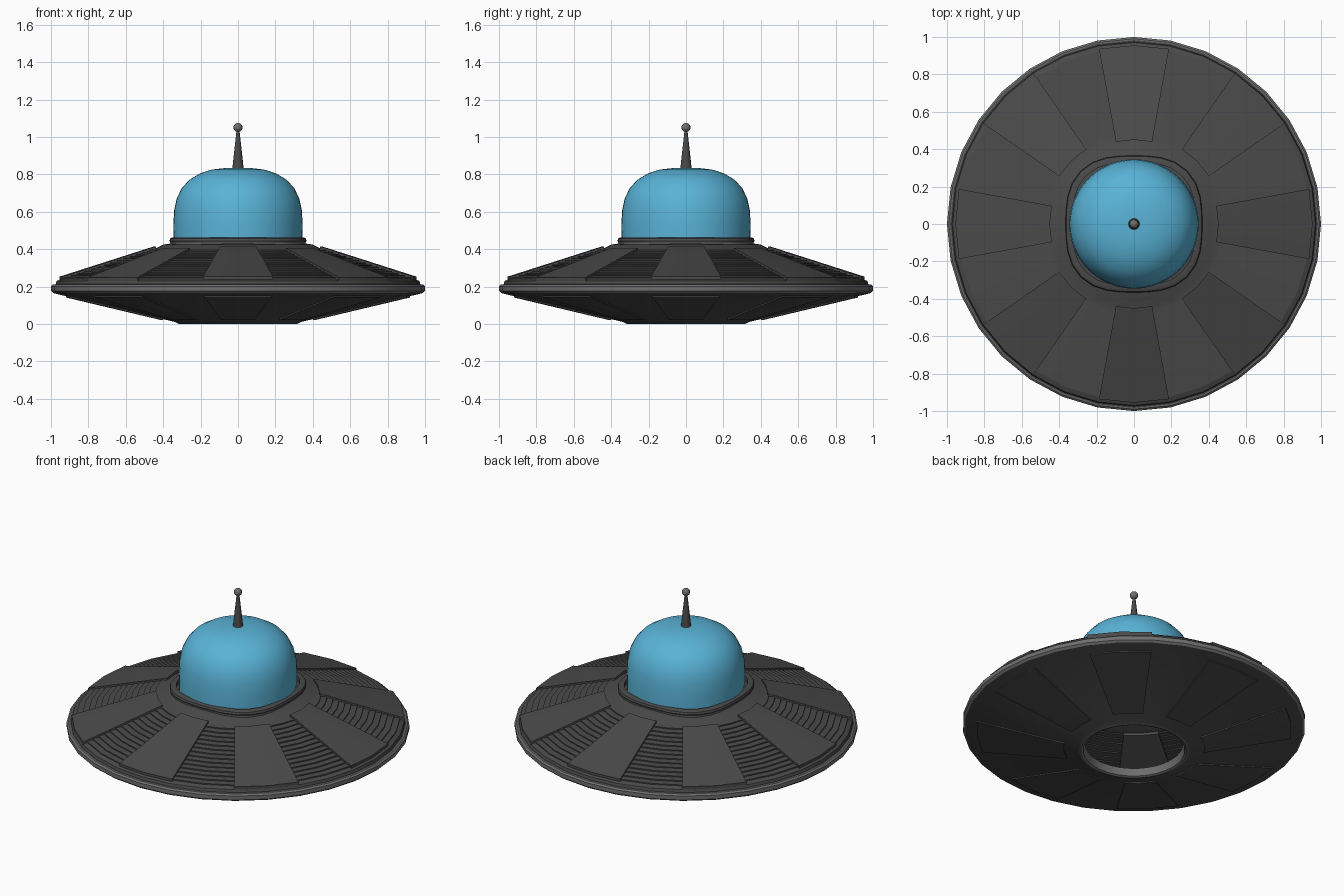
import bpy, bmesh, math

SEG = 32
cube = bpy.data.objects.get("Cube")
if cube:
    bpy.data.objects.remove(cube, do_unlink=True)


def material(name, rgb):
    m = bpy.data.materials.new(name)
    m.use_nodes = True
    m.diffuse_color = (*rgb, 1)
    bsdf = m.node_tree.nodes["Principled BSDF"]
    bsdf.inputs["Base Color"].default_value = (*rgb, 1)
    bsdf.inputs["Roughness"].default_value = 0.6
    return m


HULL = material("dark grey", (0.068, 0.068, 0.068))
TRIM = material("mid grey", (0.16, 0.16, 0.16))
GLASS = material("sky blue", (0.1, 0.45, 0.68))


def finish(bm, name, mat, angle=35, recalc=True):
    if recalc:
        bmesh.ops.recalc_face_normals(bm, faces=bm.faces)
    mesh = bpy.data.meshes.new(name)
    bm.to_mesh(mesh)
    bm.free()
    mesh.materials.append(mat)
    ob = bpy.data.objects.new(name, mesh)
    bpy.context.collection.objects.link(ob)
    bpy.ops.object.select_all(action='DESELECT')
    ob.select_set(True)
    bpy.context.view_layer.objects.active = ob
    bpy.ops.object.shade_smooth_by_angle(angle=math.radians(angle))
    return ob


def lathe(name, profile, mat, closed=False, square=0.0, seg=SEG):
    """Spin (radius, height) points around z; square pushes the diagonals out."""
    bm = bmesh.new()
    rings = []
    for r, z in profile:
        if r == 0:
            rings.append([bm.verts.new((0, 0, z))] * seg)
            continue
        ring = []
        for i in range(seg):
            a = math.tau * i / seg
            k = r * (1 + square * math.sin(2 * a) ** 2)
            ring.append(bm.verts.new((k * math.cos(a), k * math.sin(a), z)))
        rings.append(ring)
    pairs = list(zip(rings, rings[1:]))
    if closed:
        pairs.append((rings[-1], rings[0]))
    for lo, hi in pairs:
        for i in range(seg):
            j = (i + 1) % seg
            quad = list(dict.fromkeys((lo[i], lo[j], hi[j], hi[i])))
            bm.faces.new(quad)
    return finish(bm, name, mat)


def top_z(r):
    return 0.40 - 0.32 * (r - 0.45)


def bottom_z(r):
    return 0.01 + 0.238 * (r - 0.335)


# Upper hull: a stepped skin of overlapping louvres
STEPS, R_IN, R_OUT, LIFT = 14, 0.45, 0.945, 0.007
upper = [(0.33, 0.435), (0.40, 0.425), (R_IN, top_z(R_IN))]
for i in range(1, STEPS + 1):
    r = R_IN + (R_OUT - R_IN) * i / STEPS
    upper += [(r, top_z(r) + LIFT), (r, top_z(r))]
upper += [(0.97, 0.23), (0.975, 0.213), (0.99, 0.21)]
lathe("upper_hull", upper, HULL)

# Outer rim and underside
lathe("outer_rim", [(0.97, 0.212), (0.99, 0.211), (1.0, 0.202), (1.0, 0.177),
                    (0.988, 0.166), (0.97, 0.164)], TRIM)
lathe("lower_hull", [(0.988, 0.166), (0.95, bottom_z(0.95)), (0.34, 0.012),
                     (0.32, 0.002)], HULL)
lathe("hatch_lip", [(0.32, 0.002), (0.31, 0.0), (0.297, 0.006), (0.285, 0.05)], TRIM)


def wedge_panels(name, surface, r_in, r_out, low, high, turned):
    """Four tapered plates a quarter turn apart that follow a cone."""
    bm = bmesh.new()
    for quarter in range(4):
        base = math.tau * quarter / 4 + (math.pi / 4 if turned else 0)
        grid = []
        for r, half in ((r_in, 12.4), (r_out, 11.3)):
            for off in (low, high):
                row = []
                for side in (-1, 0, 1):
                    a = base + math.radians(half) * side
                    row.append(bm.verts.new((r * math.cos(a), r * math.sin(a),
                                             surface(r) + off)))
                grid.append(row)
        loop = [grid[0], grid[1], grid[3], grid[2]]
        for p, q in zip(loop, loop[1:] + loop[:1]):
            for s in (0, 1):
                bm.faces.new((p[s], p[s + 1], q[s + 1], q[s]))
        for s in (0, 2):
            bm.faces.new([row[s] for row in loop])
    return finish(bm, name, HULL, 30)


# Raised plates on top and underneath
wedge_panels("upper_straight_panels", top_z, 0.45, 0.955, -0.012, 0.015, False)
wedge_panels("upper_diagonal_panels", top_z, 0.475, 0.97, -0.012, 0.015, True)
wedge_panels("lower_straight_panels", bottom_z, 0.41, 0.92, -0.007, 0.004, False)
wedge_panels("lower_diagonal_panels", bottom_z, 0.41, 0.92, -0.007, 0.004, True)

# Rounded-square collar with a lighter band beneath it
lathe("collar_band", [(0.335, 0.422), (0.36, 0.422), (0.362, 0.436), (0.335, 0.436)],
      TRIM, closed=True, square=0.1)
lathe("collar", [(0.33, 0.436), (0.363, 0.436), (0.366, 0.445), (0.362, 0.458),
                 (0.35, 0.464), (0.33, 0.464)], HULL, closed=True, square=0.1)

# Cockpit dome
lathe("dome", [(0.345, 0.435), (0.346, 0.53), (0.341, 0.61), (0.328, 0.67),
               (0.302, 0.725), (0.262, 0.77), (0.205, 0.805), (0.14, 0.826),
               (0.07, 0.834), (0, 0.836)], GLASS, seg=48)

# Antenna
lathe("antenna_mast", [(0, 0.825), (0.031, 0.825), (0.008, 1.035), (0, 1.035)],
      HULL, seg=16)
bm = bmesh.new()
bmesh.ops.create_uvsphere(bm, u_segments=16, v_segments=10, radius=0.024)
bmesh.ops.translate(bm, verts=bm.verts, vec=(0, 0, 1.051))
finish(bm, "antenna_ball", TRIM)
